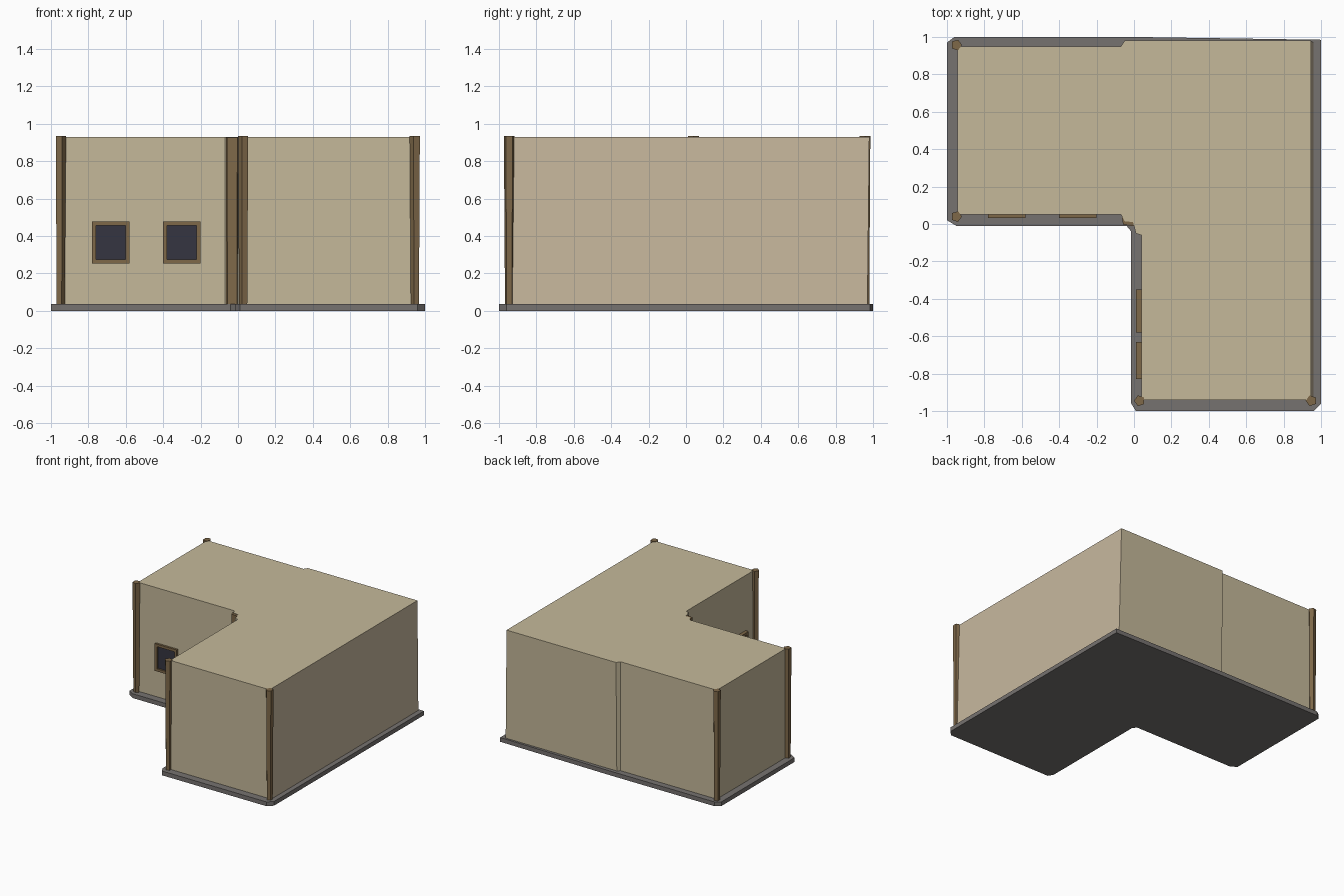
import bpy, bmesh, math
from mathutils import Matrix, Vector

cube = bpy.data.objects.get("Cube")
if cube:
    bpy.data.objects.remove(cube, do_unlink=True)


def material(name, rgb):
    linear = [((c / 255 + 0.055) / 1.055) ** 2.4 for c in rgb] + [1]
    m = bpy.data.materials.new(name)
    m.use_nodes = True
    m.diffuse_color = linear
    m.node_tree.nodes["Principled BSDF"].inputs["Base Color"].default_value = linear
    return m


plaster = material("cream plaster", (197, 185, 154))
warm = material("warm plaster", (200, 184, 158))
stone = material("grey stone", (118, 114, 112))
wood = material("brown wood", (126, 104, 73))
glass = material("dark glass", (53, 53, 65))

BASE, TOP = 0.035, 0.93


def finish(name, bm, *mats):
    bmesh.ops.recalc_face_normals(bm, faces=bm.faces)
    mesh = bpy.data.meshes.new(name)
    bm.to_mesh(mesh)
    bm.free()
    for m in mats:
        mesh.materials.append(m)
    ob = bpy.data.objects.new(name, mesh)
    bpy.context.collection.objects.link(ob)
    return ob


def prism(name, lower, upper, z0, z1, *mats):
    """Loft between two outlines with equal point counts."""
    bm = bmesh.new()
    a = [bm.verts.new((x, y, z0)) for x, y in lower]
    b = [bm.verts.new((x, y, z1)) for x, y in upper]
    bm.faces.new(a)
    bm.faces.new(b)
    for i in range(len(a)):
        j = (i + 1) % len(a)
        bm.faces.new((a[i], a[j], b[j], b[i]))
    return finish(name, bm, *mats)


# Foundation slab with clipped corners
slab = [(-0.96, 1), (-1, 0.97), (-1, 0.02), (-0.95, -0.01), (-0.04, -0.01),
        (-0.015, -0.04), (-0.015, -0.96), (0.01, -1), (0.96, -1), (1, -0.96),
        (1, 0.985), (0, 1)]
prism("foundation_slab", slab, slab, 0, BASE, stone)

# L-shaped walls and flat roof, with a small step in the back wall
roof = [(-0.945, 0.95), (-0.945, 0.05), (-0.07, 0.05), (-0.05, 0.015),
        (-0.005, 0.01), (0.01, -0.05), (0.04, -0.06), (0.04, -0.94),
        (0.945, -0.94), (0.945, 0.98), (-0.05, 0.98), (-0.07, 0.95)]
foot = [(x + 0.015 if x > 0.9 else x, min(y, 0.97)) for x, y in roof]
walls = prism("walls_and_roof", foot, roof, BASE, TOP, plaster, warm)
for face in walls.data.polygons:
    face.material_index = int(face.normal.x > 0.9)


# Five-sided posts, a little wider at the top
def post(name, x, y, r0, r1, turn=0.0, top=TOP):
    ring = [Vector((math.cos(a), math.sin(a)))
            for a in (turn + i * math.tau / 5 for i in range(5))]
    c = Vector((x, y))
    prism(name, [c + v * r0 for v in ring], [c + v * r1 for v in ring], BASE, top, wood)


post("back_right_post", -0.95, 0.957, 0.024, 0.03, 0.0, TOP + 0.004)
post("front_right_post", -0.95, 0.04, 0.024, 0.03, 0.0, TOP + 0.004)
post("wing_right_post", 0.03, -0.945, 0.024, 0.03, math.pi, TOP + 0.004)
post("wing_left_post", 0.948, -0.945, 0.024, 0.03, math.pi, TOP + 0.004)
post("inner_corner_post", -0.025, 0.03, 0.045, 0.047, -2.36, TOP - 0.003)


# Windows: a frame with a recessed pane
def window(name, x, y, width, depth, turn):
    z0, z1, rim = 0.253, 0.477, 0.021
    place = Matrix.Translation((x, y, (z0 + z1) / 2)) @ Matrix.Rotation(turn, 4, "Z")
    w, h = width / 2, (z1 - z0) / 2
    bm = bmesh.new()

    def ring(dx, dz, dy):
        return [bm.verts.new(place @ Vector((sx * dx, dy, sz * dz)))
                for sx, sz in ((-1, -1), (1, -1), (1, 1), (-1, 1))]

    rings = [ring(w, h, 0.01), ring(w, h, -depth), ring(w - rim, h - rim, -depth),
             ring(w - rim, h - rim, -0.004)]
    for p, q in zip(rings, rings[1:]):
        for i in range(4):
            j = (i + 1) % 4
            bm.faces.new((p[i], p[j], q[j], q[i]))
    bm.faces.new(rings[0])
    bm.faces.new(rings[-1]).material_index = 1
    finish(name, bm, wood, glass)


window("front_window_outer", -0.68, 0.05, 0.2, 0.017, 0)
window("front_window_inner", -0.3, 0.05, 0.2, 0.017, 0)
window("side_window_inner", 0.04, -0.465, 0.23, 0.028, -math.pi / 2)
window("side_window_outer", 0.04, -0.73, 0.2, 0.028, -math.pi / 2)
